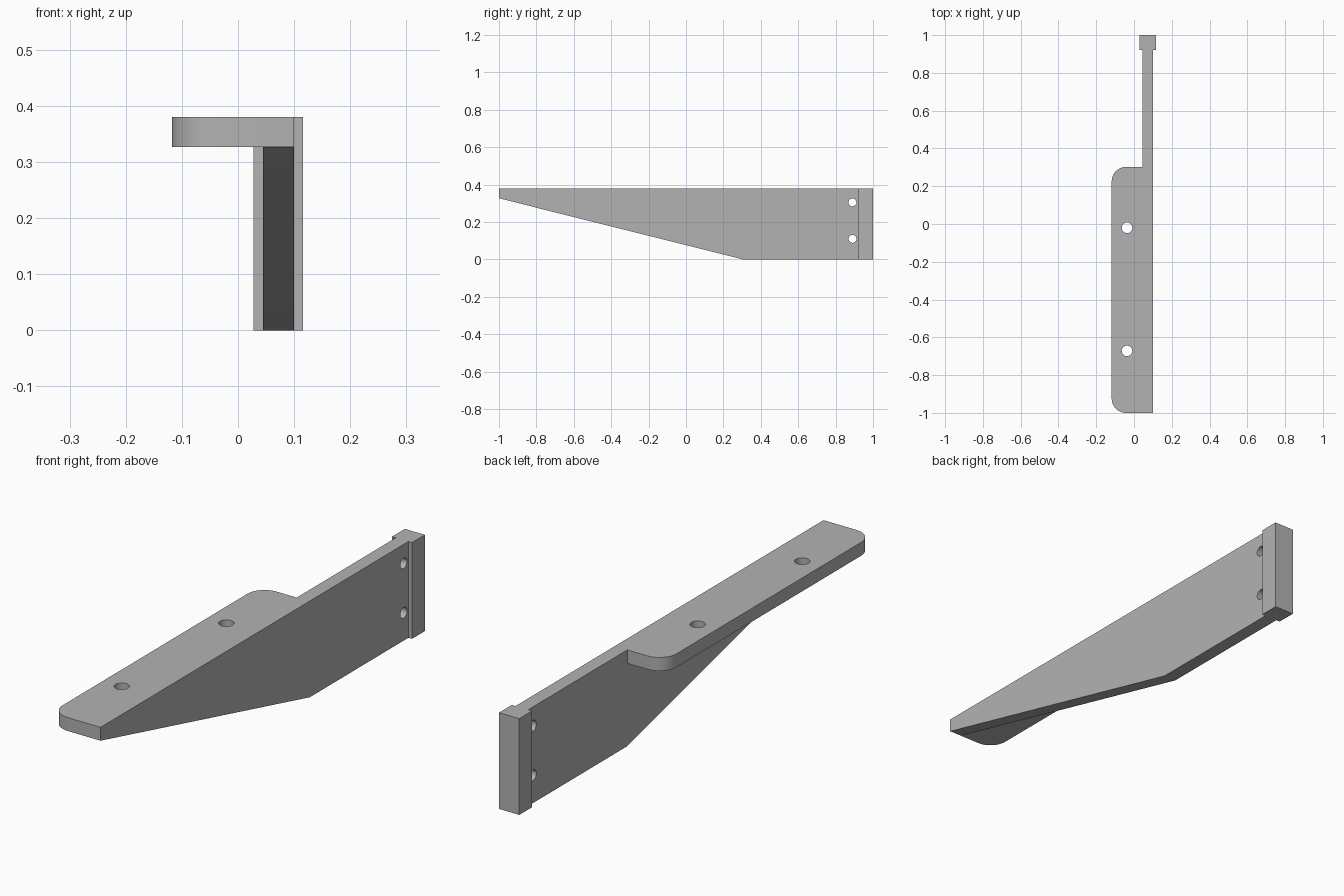
import bpy, bmesh, math
from mathutils import Vector

cube = bpy.data.objects.get("Cube")
if cube:
    bpy.data.objects.remove(cube, do_unlink=True)

TOP = 0.38
FLANGE_BOTTOM = 0.327

grey = bpy.data.materials.new("plain grey")
grey.use_nodes = True
grey.diffuse_color = (0.45, 0.45, 0.45, 1)
grey.node_tree.nodes["Principled BSDF"].inputs["Base Color"].default_value = (0.45, 0.45, 0.45, 1)


def prism(name, outline, offset):
    """Extrude a closed outline of 3D points along an offset."""
    bm = bmesh.new()
    face = bm.faces.new([bm.verts.new(p) for p in outline])
    made = bmesh.ops.extrude_face_region(bm, geom=[face])["geom"]
    moved = [v for v in made if isinstance(v, bmesh.types.BMVert)]
    bmesh.ops.translate(bm, verts=moved, vec=Vector(offset))
    bmesh.ops.recalc_face_normals(bm, faces=bm.faces)
    mesh = bpy.data.meshes.new(name)
    bm.to_mesh(mesh)
    bm.free()
    mesh.materials.append(grey)
    obj = bpy.data.objects.new(name, mesh)
    bpy.context.collection.objects.link(obj)
    return obj


def arc(cx, cy, r, start, end, steps):
    angles = [math.radians(start + (end - start) * i / steps) for i in range(steps + 1)]
    return [(cx + r * math.cos(a), cy + r * math.sin(a)) for a in angles]


def combine(target, tool, operation):
    """Join or cut with a helper, then discard the helper."""
    mod = target.modifiers.new(operation.title(), 'BOOLEAN')
    mod.object, mod.operation, mod.solver = tool, operation, 'EXACT'
    bpy.context.view_layer.objects.active = target
    bpy.ops.object.modifier_apply(modifier=mod.name)
    bpy.data.objects.remove(tool, do_unlink=True)


# Tapered upright web
side = [(-1, FLANGE_BOTTOM), (0.305, 0), (1, 0), (1, TOP), (-1, TOP)]
bracket = prism("shelf_bracket", [(0.045, y, z) for y, z in side], (0.055, 0, 0))

# Horizontal flange with two rounded outer corners
left, back, radius = -0.118, 0.302, 0.075
plan = [(0.07, -1), (0.07, back)]
plan += arc(left + radius, back - radius, radius, 90, 180, 12)
plan += arc(left + radius, -1 + radius, radius, 180, 270, 12)
flange = prism("flange", [(x, y, FLANGE_BOTTOM) for x, y in plan], (0, 0, TOP - FLANGE_BOTTOM))
combine(bracket, flange, 'UNION')

# Thick end block
block = [(0.028, 0.92), (0.116, 0.92), (0.116, 1), (0.028, 1)]
combine(bracket, prism("end_block", [(x, y, 0) for x, y in block], (0, 0, TOP)), 'UNION')

# Screw holes through the flange
for y in (-0.02, -0.672):
    ring = arc(-0.037, y, 0.028, 0, 360, 32)[:-1]
    combine(bracket, prism("flange_hole", [(u, v, 0.3) for u, v in ring], (0, 0, 0.2)), 'DIFFERENCE')

# Screw holes through the web
for z in (0.11, 0.305):
    ring = arc(0.89, z, 0.021, 0, 360, 32)[:-1]
    combine(bracket, prism("web_hole", [(0, u, v) for u, v in ring], (0.2, 0, 0)), 'DIFFERENCE')

# Smooth the curved walls, keep hard edges
bpy.ops.object.select_all(action='DESELECT')
bracket.select_set(True)
bpy.context.view_layer.objects.active = bracket
bpy.ops.object.shade_smooth_by_angle(angle=math.radians(30))
